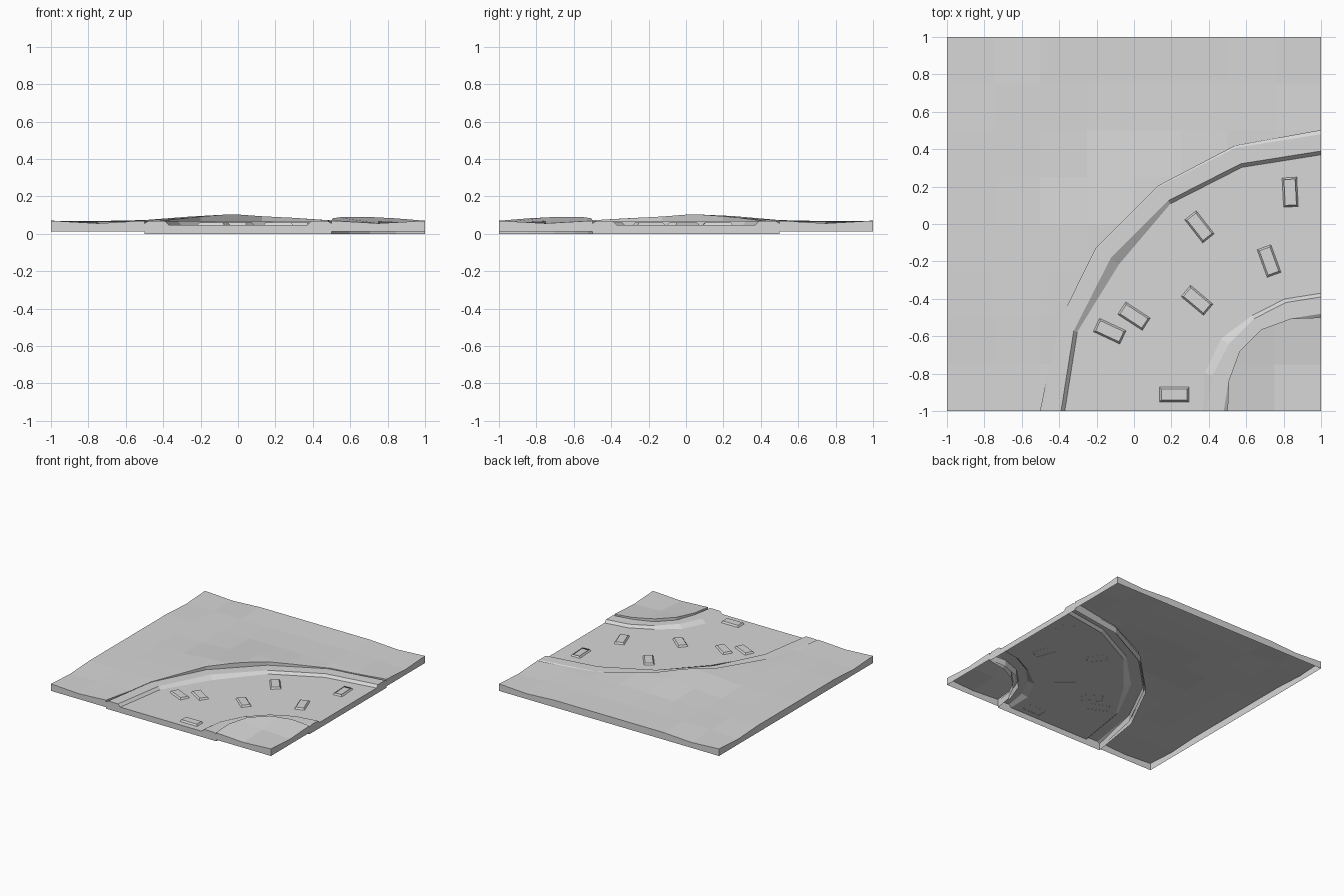
import bpy, bmesh, math, random
from mathutils import Matrix

if "Cube" in bpy.data.objects:
    bpy.data.objects.remove(bpy.data.objects["Cube"])

random.seed(4)
stone = bpy.data.materials.new("light_grey")
stone.diffuse_color = (0.68, 0.68, 0.68, 1)
stone.use_nodes = True
stone.node_tree.nodes["Principled BSDF"].inputs["Base Color"].default_value = stone.diffuse_color


def finish(bm, name):
    bmesh.ops.recalc_face_normals(bm, faces=bm.faces)
    me = bpy.data.meshes.new(name)
    bm.to_mesh(me)
    bm.free()
    me.materials.append(stone)
    ob = bpy.data.objects.new(name, me)
    bpy.context.collection.objects.link(ob)
    return ob


def open_bottom(ob):
    """Remove the underside so the part is a hollow shell."""
    bm = bmesh.new()
    bm.from_mesh(ob.data)
    low = [f for f in bm.faces if f.normal.z < -0.9]
    bmesh.ops.delete(bm, geom=low, context='FACES')
    bm.to_mesh(ob.data)
    bm.free()


def sweep(name, rings):
    """Closed solid skinned through matching cross-sections."""
    bm = bmesh.new()
    loops = [[bm.verts.new(p) for p in ring] for ring in rings]
    n = len(loops[0])
    for a, b in zip(loops, loops[1:]):
        for i in range(n):
            j = (i + 1) % n
            bm.faces.new((a[i], a[j], b[j], b[i]))
    bm.faces.new(loops[0])
    bm.faces.new(loops[-1][::-1])
    return finish(bm, name)


def arc(profile, deg, dx=0, dy=0):
    """Place a (radius, height) profile on the bend around the corner."""
    a = math.radians(deg)
    return [(1 - r * math.cos(a) + dx, -1 + r * math.sin(a) + dy, z) for r, z in profile]


# Rolling ground height
def ground(x, y):
    if max(abs(x), abs(y)) > 0.99:
        return 0.056 if 0.74 < min(abs(x), abs(y)) < 0.76 else 0.07
    if x > 0.4 and y < -0.4:
        return 0.068 if x > 0.7 and y < -0.7 else 0.091
    along, across = x + y, (y - x) / 2 - 0.03
    hill = 0.042 * math.exp(-along ** 2 / 0.4 - across ** 2 / 0.035)
    return 0.067 + hill + random.uniform(-0.003, 0.002)


bm = bmesh.new()
bmesh.ops.create_grid(bm, x_segments=8, y_segments=8, size=1)
top = list(bm.verts)
ext = bmesh.ops.extrude_face_region(bm, geom=bm.faces[:], use_keep_orig=True)
for v in ext["geom"]:
    if isinstance(v, bmesh.types.BMVert):
        v.co.z = 0.012
for v in top:
    v.co.z = ground(v.co.x, v.co.y)
terrain = finish(bm, "ground")


# Trench for the road, the ground laps slightly over the kerbs mid-bend
def trench(r0, r1):
    return [(r0, -0.1), (r0, 0.3), (r1, 0.3), (r1, -0.1)]


steps = [18 * i for i in range(6)]
inner = (0.5, 0.52, 0.54, 0.54, 0.52, 0.5)
outer = (1.5, 1.48, 1.485, 1.485, 1.49, 1.5)
rings = [arc(trench(a, b), d) for a, b, d in zip(inner, outer, steps)]
start, end = arc(trench(0.5, 1.5), 0, dy=-0.2), arc(trench(0.5, 1.5), 90, dx=0.2)
cutter = sweep("road_cutter", [start] + rings + [end])
cutter.hide_render = True
mod = terrain.modifiers.new("trench", 'BOOLEAN')
mod.operation = 'DIFFERENCE'
mod.solver = 'EXACT'
mod.object = cutter
bpy.context.view_layer.objects.active = terrain
bpy.ops.object.modifier_apply(modifier=mod.name)
bpy.data.objects.remove(cutter)
open_bottom(terrain)

# Curved road with raised kerbs, kerb slope widens mid-bend
rings = []
for i, d in enumerate(steps):
    wi = (0, 0.025, 0.03, 0, 0, 0)[i]
    wo = (0, 0, 0.035, 0, 0, 0)[i]
    rings.append(arc([(0.5, 0), (0.5, 0.055), (0.52, 0.068), (0.61, 0.068),
                      (0.63 + wi, 0.047), (1.37 - wo, 0.047), (1.39, 0.068),
                      (1.48, 0.068), (1.5, 0.055), (1.5, 0)], d))
open_bottom(sweep("road", rings))

# Raised paving stones
for k, (x, y, rot) in enumerate([(0.835, 0.17, 93), (0.35, -0.015, -52), (0.722, -0.198, -70),
                                 (0.337, -0.408, -40), (0, -0.493, -33),
                                 (-0.13, -0.573, -25), (0.215, -0.912, 0)]):
    bm = bmesh.new()
    bmesh.ops.create_cube(bm, size=1)
    for v in bm.verts:
        inset = 0.01 if v.co.z > 0 else 0
        v.co.x *= 0.158 - 2 * inset
        v.co.y *= 0.08 - 2 * inset
        v.co.z = 0.06 if v.co.z > 0 else 0.046
    bm.transform(Matrix.Translation((x, y, 0)) @ Matrix.Rotation(math.radians(rot), 4, 'Z'))
    open_bottom(finish(bm, f"paving_stone_{k + 1}"))
